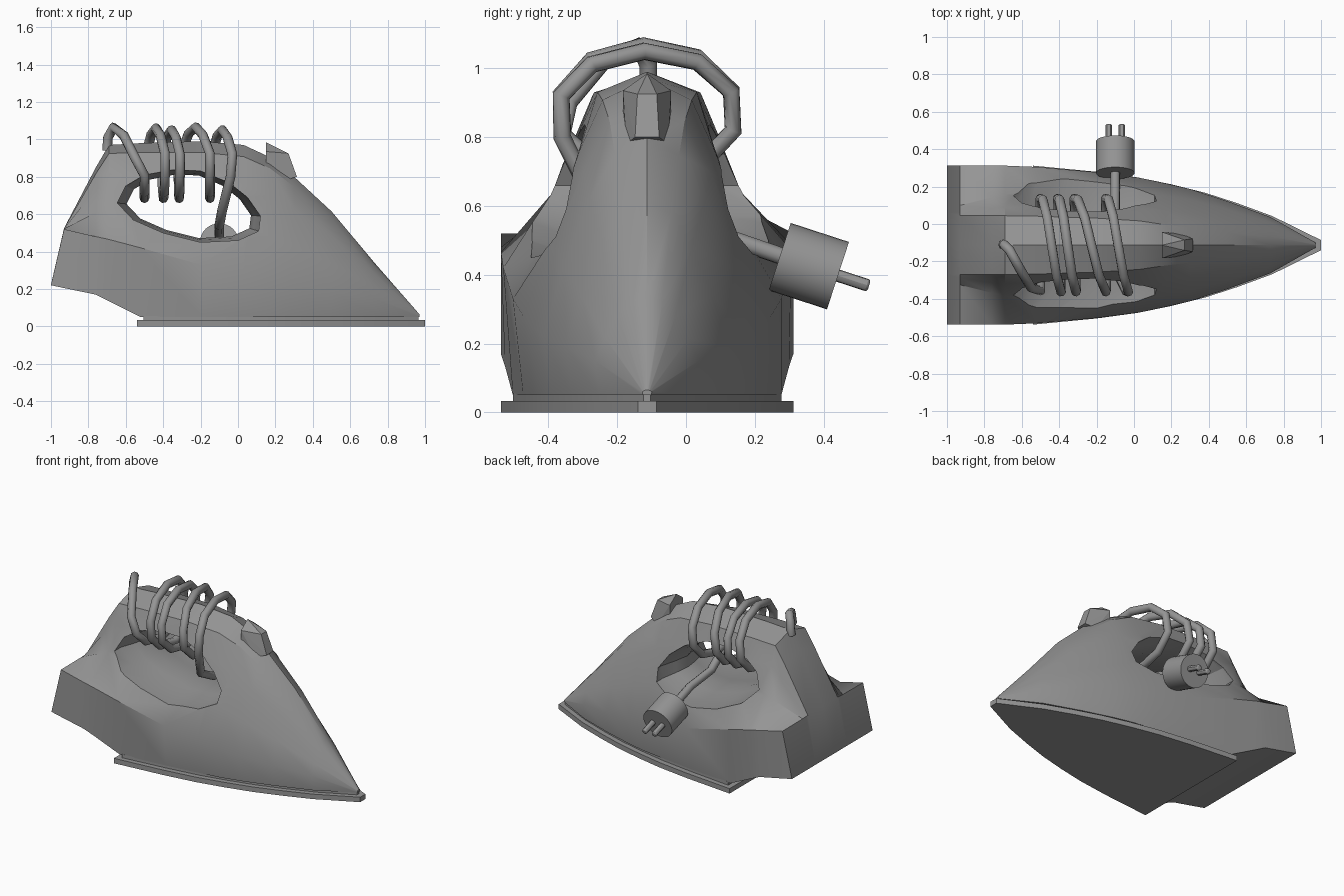
import bpy, bmesh, math
from mathutils import Vector

cube = bpy.data.objects.get("Cube")
if cube:
    bpy.data.objects.remove(cube, do_unlink=True)

CY = -0.113  # centre line of the iron
grey = bpy.data.materials.new("grey_plastic")
grey.use_nodes = True
grey.diffuse_color = (0.3, 0.3, 0.3, 1)
grey.node_tree.nodes["Principled BSDF"].inputs["Base Color"].default_value = (0.3, 0.3, 0.3, 1)


def finish(name, bm, smooth=True):
    bmesh.ops.remove_doubles(bm, verts=bm.verts, dist=0.0005)
    bmesh.ops.recalc_face_normals(bm, faces=bm.faces)
    mesh = bpy.data.meshes.new(name)
    bm.to_mesh(mesh)
    bm.free()
    obj = bpy.data.objects.new(name, mesh)
    bpy.context.collection.objects.link(obj)
    mesh.materials.append(grey)
    if smooth:
        shade(obj)
    return obj


def shade(obj):
    bpy.ops.object.select_all(action="DESELECT")
    obj.select_set(True)
    bpy.context.view_layer.objects.active = obj
    bpy.ops.object.shade_smooth_by_angle(angle=math.radians(30))


def loft(rings):
    """Skin closed rings of equal length and cap both ends."""
    bm = bmesh.new()
    rows = [[bm.verts.new(p) for p in ring] for ring in rings]
    n = len(rows[0])
    for a, b in zip(rows, rows[1:]):
        for i in range(n):
            j = (i + 1) % n
            bm.faces.new((a[i], a[j], b[j], b[i]))
    bm.faces.new(rows[0])
    bm.faces.new(rows[-1])
    return bm


# Body: x, bottom z, bottom half width, ridge half width, ridge z, top z, flank width factors
STATIONS = [
    (-1.0, .22, .425, .425, .222, .223, .5, .41, .37),
    (-.93, .205, .425, .425, .52, .525, .5, .41, .37),
    (-.76, .17, .425, .425, .48, .85, .6, .47, .37),
    (-.69, .135, .413, .425, .465, .97, .64, .48, .37),
    (-.52, .05, .39, .418, .42, .98, .70, .48, .37),
    (-.2, .05, .36, .39, .33, .99, .74, .50, .37),
    (.03, .05, .33, .36, .28, .97, .78, .55, .36),
    (.17, .05, .31, .33, .245, .905, .80, .56, .33),
    (.3, .05, .28, .30, .22, .80, .81, .56, .31),
    (.5, .05, .22, .235, .19, .615, .81, .55, .30),
    (.73, .05, .14, .15, .15, .34, .81, .55, .30),
    (.97, .05, .012, .014, .06, .065, .8, .6, .4),
]


def section(x, zb, wb, w, zr, zt, f1, f2, f3):
    h = zt - zr
    half = [(wb, zb), (w, zr), (w * f1, zr + .35 * h), (w * f2, zr + .69 * h), (w * f3, zr + .91 * h)]
    right = [(x, CY + a, z) for a, z in half]
    left = [(x, CY - a, z) for a, z in reversed(half)]
    return right + [(x, CY, zt)] + left


body = finish("body", loft([section(*s) for s in STATIONS]), smooth=False)

# Handle opening, flared towards both sides
HOLE = [(-.645, .66), (-.60, .75), (-.5, .81), (-.35, .84), (-.2, .835), (-.05, .77), (.05, .69),
        (.12, .59), (.11, .51), (.0, .46), (-.2, .45), (-.4, .50), (-.56, .57)]
rings = [[(-.27 + (x + .27) * s, CY + d, .62 + (z - .62) * s) for x, z in HOLE]
         for d, s in ((-.6, 1), (-.2, 1), (-.1, .92), (0, .87), (.1, .92), (.2, 1), (.6, 1))]
cutter = finish("handle_opening_cutter", loft(rings), smooth=False)
cutter.hide_render = True
cut = body.modifiers.new("handle_opening", "BOOLEAN")
cut.operation = "DIFFERENCE"
cut.solver = "EXACT"
cut.object = cutter
bpy.context.view_layer.objects.active = body
body.select_set(True)
bpy.ops.object.modifier_apply(modifier=cut.name)
bpy.data.objects.remove(cutter, do_unlink=True)
shade(body)

# Soleplate and the thin neck above it
PLAN = [(-.54, .425), (-.2, .392), (.02, .362), (.2, .325), (.38, .28), (.55, .225), (.74, .155), (1.0, .027)]


def plate(name, z0, z1, inset):
    pts = [(x, w - inset) for x, w in PLAN]
    pts[0] = (pts[0][0] + inset, pts[0][1])
    pts[-1] = (pts[-1][0] - inset, max(.01, pts[-1][1]))
    outline = [(x, CY + w) for x, w in pts] + [(x, CY - w) for x, w in reversed(pts)]
    return finish(name, loft([[(x, y, z) for x, y in outline] for z in (z0, z1)]))


plate("soleplate", 0, .033, 0)
plate("soleplate_neck", .03, .056, .035)

# Faceted steam button on the nose
bm = bmesh.new()
for x, y, z in [(.15, 0, .985), (.15, .07, .935), (.15, .07, .8), (.27, .028, .925),
                (.315, .035, .80), (.25, .06, .78)]:
    for side in {y, -y}:
        bm.verts.new((x, CY + side, z))
bmesh.ops.convex_hull(bm, input=bm.verts)
finish("steam_button", bm, smooth=False)

# Cord wound round the handle: back x, front x, top height of each turn
path = [(-.70, -.11, .94), (-.695, -.11, 1.01), (-.665, -.14, 1.065), (-.61, -.24, 1.02),
        (-.55, -.34, .90)]
TURNS = [(-.5, -.39, 1.06), (-.41, -.31, 1.05), (-.32, -.15, 1.065), (-.15, -.03, 1.05)]
front = -.50
for back, nxt, top in TURNS:
    for k in range(10):
        a = math.radians(200 + 36 * k)  # front, under, back, over
        t = k / 4.5
        x = front + (back - front) * min(t, 1) if t < 1 else back + (nxt - back) * (t - 1)
        rise = top - .87 if math.sin(a) > 0 else .185
        path.append((x, CY + .26 * math.cos(a), .87 + rise * math.sin(a)))
    front = nxt
path += [(-.04, -.36, .80), (-.085, -.27, .62), (-.1, -.12, .54), (-.1, .1, .515), (-.1, .30, .446)]
curve = bpy.data.curves.new("cord", "CURVE")
curve.dimensions = "3D"
curve.bevel_depth = .026
curve.bevel_resolution = 2
curve.use_fill_caps = True
spline = curve.splines.new("POLY")
spline.points.add(len(path) - 1)
for point, co in zip(spline.points, path):
    point.co = (*co, 1)
spline.use_smooth = True
curve.materials.append(grey)
bpy.context.collection.objects.link(bpy.data.objects.new("cord", curve))

# Plug and its two prongs
AXIS = Vector((0, .95, -.31)).normalized()
CENTRE = Vector((-.1, .357, .425))


def rod(name, centre, radius, length, sides):
    bpy.ops.mesh.primitive_cylinder_add(vertices=sides, radius=radius, depth=length, location=centre)
    obj = bpy.context.object
    obj.name = name
    obj.rotation_euler = AXIS.to_track_quat("Z", "Y").to_euler()
    obj.data.materials.append(grey)
    shade(obj)
    return obj


rod("plug", CENTRE, .103, .178, 32)
for side, name in ((-.035, "prong_right"), (.035, "prong_left")):
    prong = rod(name, CENTRE + AXIS * .13 + Vector((side, 0, 0)), .018, .108, 12)
    tip = prong.modifiers.new("rounded_tip", "BEVEL")
    tip.width = .007
    tip.segments = 2
    tip.limit_method = "ANGLE"
